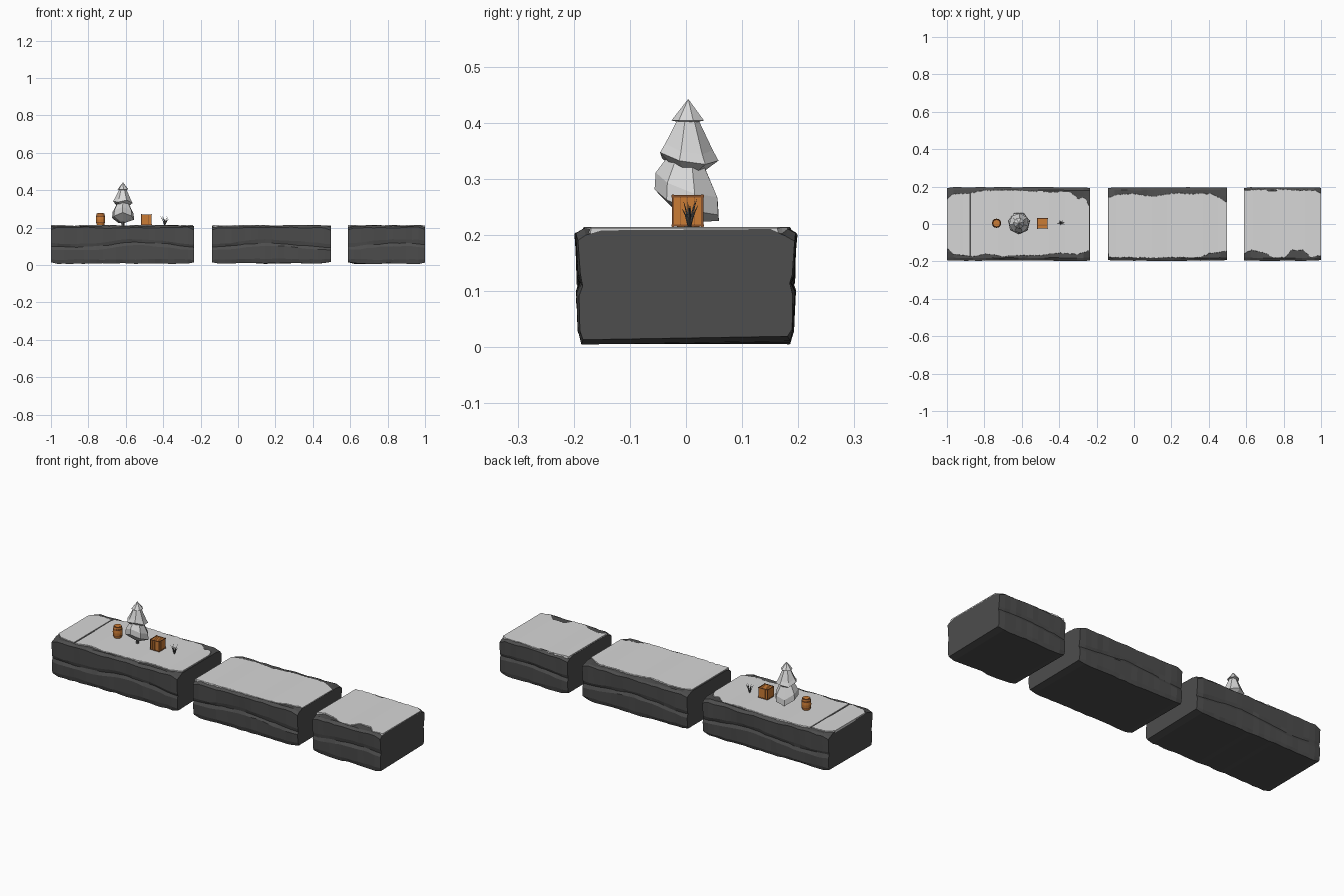
import bpy
import bmesh
import math
import random
from mathutils import Vector, Matrix

random.seed(7)
if "Cube" in bpy.data.objects:
    bpy.data.objects.remove(bpy.data.objects["Cube"])


def material(name, r, g, b):
    m = bpy.data.materials.new(name)
    m.use_nodes = True
    m.diffuse_color = (r, g, b, 1)
    m.node_tree.nodes["Principled BSDF"].inputs["Base Color"].default_value = (r, g, b, 1)
    return m


ROCK = material("dark rock", 0.075, 0.075, 0.075)
SNOW = material("snow", 0.68, 0.68, 0.68)
WOOD = material("orange wood", 0.6, 0.2, 0.035)
TRIM = material("brown trim", 0.25, 0.085, 0.025)
TWIG = material("grey twig", 0.12, 0.12, 0.12)


def finish(name, bm, mats):
    bmesh.ops.recalc_face_normals(bm, faces=bm.faces)
    mesh = bpy.data.meshes.new(name)
    bm.to_mesh(mesh)
    bm.free()
    for m in mats:
        mesh.materials.append(m)
    ob = bpy.data.objects.new(name, mesh)
    bpy.context.collection.objects.link(ob)
    return ob


def loft(name, rings, mat):
    """Skin a list of closed rings and cap both ends."""
    bm = bmesh.new()
    loops = [[bm.verts.new(p) for p in ring] for ring in rings]
    for a, b in zip(loops, loops[1:]):
        for i in range(len(a)):
            j = (i + 1) % len(a)
            bm.faces.new((a[i], a[j], b[j], b[i]))
    bm.faces.new(loops[0])
    bm.faces.new(loops[-1])
    return finish(name, bm, [mat])


def circle(cx, cy, z, r, n, turn=0.0):
    return [Vector((cx + r * math.cos(turn + math.tau * i / n),
                    cy + r * math.sin(turn + math.tau * i / n), z)) for i in range(n)]


def boxes(name, items, mats):
    """Join boxes given as (centre, size, material index)."""
    bm = bmesh.new()
    for centre, size, index in items:
        made = bmesh.ops.create_cube(
            bm, size=1, matrix=Matrix.Translation(centre) @ Matrix.Diagonal((*size, 1)))
        for f in {f for v in made["verts"] for f in v.link_faces}:
            f.material_index = index
    return finish(name, bm, mats)


def steps(x0, x1, gap):
    n = max(2, round((x1 - x0) / gap))
    return [x0 + (x1 - x0) * i / n for i in range(n + 1)]


def lerp_keys(keys, x):
    for (xa, a), (xb, b) in zip(keys, keys[1:]):
        if x <= xb:
            return a + (b - a) * max(0, x - xa) / (xb - xa)
    return keys[-1][1]


# Rock slabs: worn half profile (y, z) lofted along x
HALF = [(0.15, 0.209), (0.18, 0.209), (0.195, 0.2), (0.191, 0.125), (0.186, 0.107),
        (0.193, 0.09), (0.19, 0.03), (0.183, 0.01)]


def slab(name, x0, x1):
    profile = HALF + [(-y, z) for y, z in reversed(HALF)]
    rings = []
    drift = [0.0] * len(profile)
    for x in steps(x0, x1, 0.035):
        wear = max(0, 1 - min(x - x0, x1 - x) / 0.03)
        ring = []
        for i, (y, z) in enumerate(profile):
            drift[i] = 0.6 * drift[i] + random.uniform(-0.003, 0.003)
            dz = drift[i] * (0.3 if abs(y) < 0.16 else 1)
            if 0.09 <= z <= 0.125:
                dz += 0.012 * math.sin(9 * x)
            if abs(y) > 0.16 and (z > 0.19 or z < 0.02):
                dz += wear * (-0.012 if z > 0.1 else 0.008)
            yy = y + math.copysign(drift[(i * 5) % len(drift)] * 0.7, y)
            ring.append((x, yy * (1 - 0.015 * wear), z + dz))
        rings.append(ring)
    loft(name, rings, ROCK)


# Snow sheets: ragged front and back edges following a few inset keys
def snow(name, x0, x1, front, back):
    rings = []
    for x in steps(x0, x1, 0.008):
        f = -0.19 + lerp_keys(front, x) + random.uniform(-0.003, 0.003)
        b = 0.193 - lerp_keys(back, x) + random.uniform(-0.003, 0.003)
        h = 0.2135 + 0.001 * math.sin(23 * x)
        rings.append([(x, f, 0.203), (x, f + 0.002, h), (x, b - 0.002, h), (x, b, 0.203)])
    loft(name, rings, SNOW)


slab("long_slab", -1.0, -0.235)
slab("middle_slab", -0.14, 0.497)
slab("short_slab", 0.588, 1.0)

long_front = [(-1, 0.06), (-0.97, 0.03), (-0.9, 0.02), (-0.86, 0.015), (-0.8, 0.03), (-0.7, 0.015),
              (-0.62, 0.022), (-0.5, 0.02), (-0.4, 0.035), (-0.3, 0.025), (-0.235, 0.05)]
long_back = [(-1, 0.06), (-0.97, 0.03), (-0.89, 0.03), (-0.8, 0.012), (-0.65, 0.01),
             (-0.45, 0.02), (-0.34, 0.02), (-0.3, 0.055), (-0.26, 0.05), (-0.235, 0.11)]
snow("long_slab_snow_end", -1.0, -0.879, long_front, long_back)
snow("long_slab_snow", -0.871, -0.24, long_front, long_back)
snow("middle_slab_snow", -0.136, 0.496,
     [(-0.14, 0.012), (0.1, 0.008), (0.36, 0.012), (0.4, 0.03), (0.5, 0.045)],
     [(-0.14, 0.05), (-0.09, 0.035), (0, 0.03), (0.1, 0.045), (0.2, 0.028), (0.3, 0.03),
      (0.42, 0.03), (0.47, 0.06), (0.5, 0.08)])
snow("short_slab_snow", 0.589, 1.0,
     [(0.59, 0.03), (0.63, 0.05), (0.7, 0.035), (0.74, 0.008), (0.81, 0.01), (0.84, 0.05),
      (0.91, 0.048), (0.94, 0.012), (1, 0.02)],
     [(0.59, 0.01), (0.75, 0.006), (0.9, 0.012), (0.97, 0.012), (1, 0.03)])

# Snowy fir: tilted tiers over a short trunk
TX, TY = -0.615, 0.004
loft("tree_trunk", [circle(TX, TY, 0.205, 0.008, 6), circle(TX, TY, 0.26, 0.008, 6)], TWIG)
for name, tiers, tilt, turn in (
        ("tree_lower_tier", [(0.228, 0.014), (0.252, 0.06), (0.283, 0.058), (0.345, 0.025)], 0.4, 0.2),
        ("tree_middle_tier", [(0.31, 0.02), (0.335, 0.054), (0.352, 0.044), (0.412, 0.016)], 0.14, 0.6),
        ("tree_top_tier", [(0.4, 0.012), (0.404, 0.03), (0.441, 0.001)], 0.0, 0.3)):
    rings = []
    for z, r in tiers:
        ring = circle(TX, TY, z, r, 7, turn)
        for i, p in enumerate(ring):
            p.z += -tilt * (p.y - TY) + (0.005 if i % 2 else -0.005) * (r > 0.04)
        rings.append(ring)
    loft(name, rings, SNOW)

# Barrel with two hoops and a lid
BX, BY = -0.735, 0.004
loft("barrel", [circle(BX, BY, z, r, 12) for z, r in
                ((0.212, 0.019), (0.228, 0.0235), (0.244, 0.025), (0.26, 0.0235), (0.275, 0.019))], WOOD)
for name, z in (("lower_hoop", 0.224), ("upper_hoop", 0.258)):
    loft(name, [circle(BX, BY, z, 0.0242, 12), circle(BX, BY, z + 0.006, 0.0242, 12)], TRIM)
loft("barrel_rim", [circle(BX, BY, 0.271, 0.0215, 12), circle(BX, BY, 0.276, 0.0205, 12)], TRIM)
loft("barrel_lid", [circle(BX, BY, 0.275, 0.017, 12), circle(BX, BY, 0.277, 0.017, 12)], WOOD)

# Crate: planked box with edge battens
C, S, T = Vector((-0.49, 0.003, 0.243)), 0.056, 0.004
parts = [(C, (S - 0.006,) * 3, 1)]
for i in range(4):
    d = (i - 1.5) * 0.0125
    parts.append((C + Vector((0, d, 0)), (S - 0.003, 0.0115, S - 0.006), 0))
    parts.append((C + Vector((d, 0, 0)), (0.0115, S - 0.003, S - 0.006), 0))
    parts.append((C + Vector((0, d, 0)), (S - 0.006, 0.0115, S - 0.003), 0))
for axis in range(3):
    for a in (-1, 1):
        for b in (-1, 1):
            offset, size = [a, b], [T, T]
            offset.insert(axis, 0)
            size.insert(axis, S + 0.002)
            parts.append((C + Vector(offset) * (S - T) / 2, size, 1))
boxes("crate", parts, [WOOD, TRIM])

# Bare twigs fanning out of the snow
for k in range(9):
    angle = k * 2.4
    lean = random.uniform(0.008, 0.026)
    base = Vector((-0.392, 0.006, 0.21))
    tip = Vector((lean * math.cos(angle), 0.8 * lean * math.sin(angle), random.uniform(0.03, 0.057)))
    rings = [[p + base + tip * t + Vector((0, 0, 0.006 * math.sin(math.pi * t)))
              for p in circle(0, 0, 0, r, 4, angle)]
             for t, r in ((0, 0.002), (0.5, 0.0016), (1, 0.0004))]
    loft(f"twig_{k + 1}", rings, TWIG)
